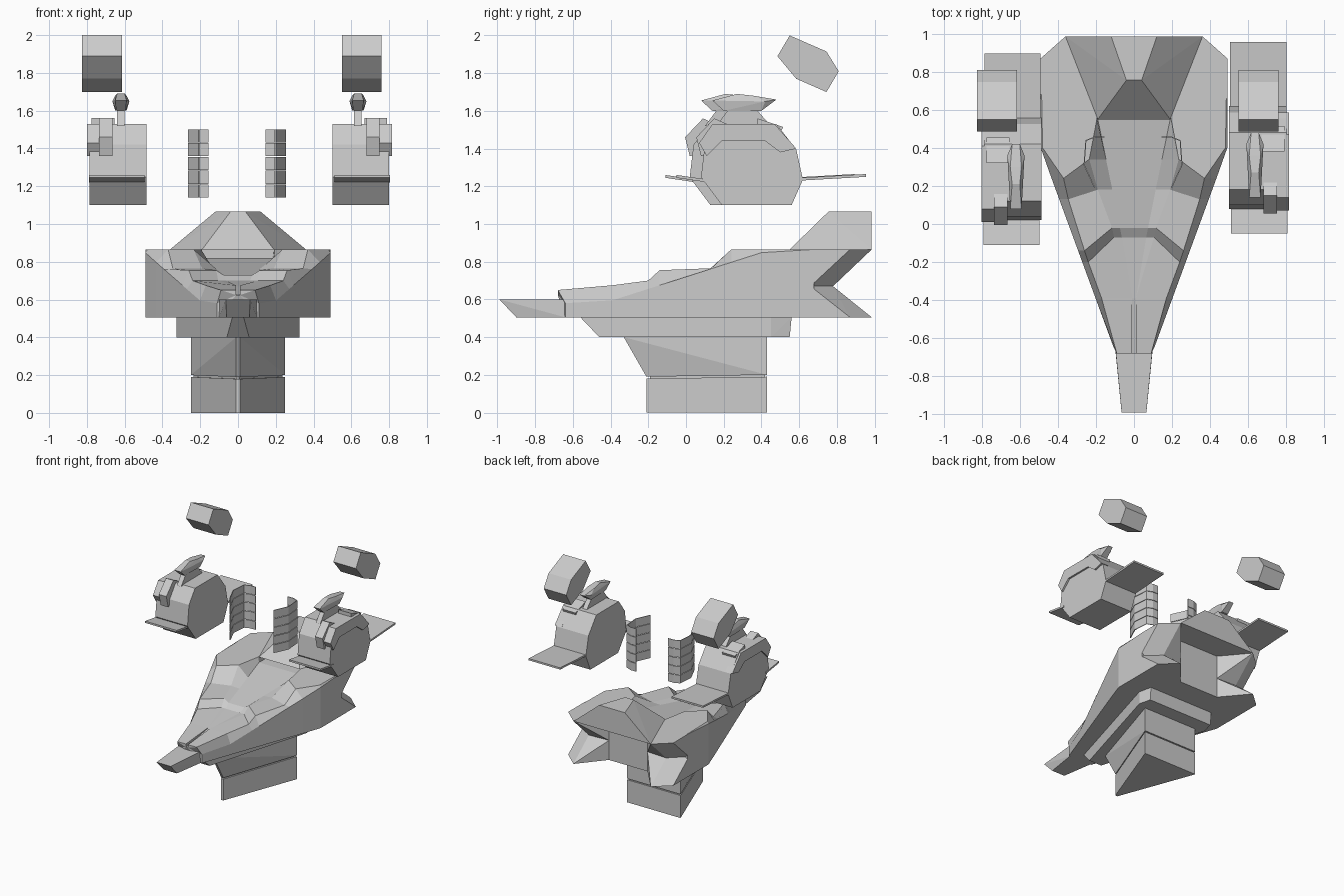
import bpy
import bmesh

default_cube = bpy.data.objects.get("Cube")
if default_cube:
    bpy.data.objects.remove(default_cube, do_unlink=True)

# One painted-metal colour for the whole craft
GREY = (0.6, 0.6, 0.6, 1)
paint = bpy.data.materials.new("light grey")
paint.use_nodes = True
paint.diffuse_color = GREY
paint.node_tree.nodes["Principled BSDF"].inputs["Base Color"].default_value = GREY


def finish(name, mesh_builder):
    """Turn a bmesh into a flat-shaded object."""
    bmesh.ops.recalc_face_normals(mesh_builder, faces=mesh_builder.faces)
    mesh = bpy.data.meshes.new(name)
    mesh_builder.to_mesh(mesh)
    mesh_builder.free()
    mesh.materials.append(paint)
    part = bpy.data.objects.new(name, mesh)
    bpy.context.collection.objects.link(part)
    return part


def solid(name, points):
    """Faceted solid wrapped around a few corner points."""
    builder = bmesh.new()
    for point in points:
        builder.verts.new(point)
    result = bmesh.ops.convex_hull(builder, input=builder.verts)
    spare = [v for v in result["geom_interior"] if isinstance(v, bmesh.types.BMVert)]
    bmesh.ops.delete(builder, geom=spare, context="VERTS")
    bmesh.ops.dissolve_limit(builder, angle_limit=0.01, verts=builder.verts, edges=builder.edges)
    return finish(name, builder)


def both(points):
    """Points together with their reflection across the centre line."""
    return points + [(-x, y, z) for x, y, z in points]


def prism(name, profile, start, end):
    """Side profile of (y, z) pairs extruded across x."""
    builder = bmesh.new()
    face = builder.faces.new([builder.verts.new((start, y, z)) for y, z in profile])
    result = bmesh.ops.extrude_face_region(builder, geom=[face])
    moved = [v for v in result["geom"] if isinstance(v, bmesh.types.BMVert)]
    bmesh.ops.translate(builder, vec=(end - start, 0, 0), verts=moved)
    return finish(name, builder)


# Main hull: stepped deck with a sunken wedge-shaped trough, lofted nose to tail
# Each station: deck edge x, y, deck height, trough edge x, y, trough floor x
KEEL, DECK, NOTCH = 0.505, 0.865, 0.67
stations = [
    (.09, -.68, .65, .01, -.68, .01),
    (.17, -.39, .675, .01, -.39, .01),
    (.24, -.2, .7, .105, -.07, .064),
    (.26, -.14, .755, .115, -.02, .074),
    (.345, .13, .765, .19, .18, .114),
    (.37, .24, DECK, .235, .34, .147),
    (.48, .4, DECK, .195, .55, .19),
    (.485, .68, DECK, .19, .68, .185),
]


def hull_ring(deck_x, deck_y, deck_z, trough_x, trough_y, floor_x):
    wall_y = max(deck_y, -.64)
    wall_x = min(.49, .345 + .367 * wall_y)
    wall_z = max(.58, min(DECK, .72 + .32 * deck_y))
    floor_z = min(deck_z, .82, .732 + .16 * trough_y)
    half = [
        (wall_x, wall_y, KEEL),
        (wall_x, wall_y, wall_z),
        (deck_x, deck_y, deck_z),
        (trough_x, trough_y, deck_z),
        (floor_x, trough_y, floor_z),
    ]
    return half + [(-x, y, z) for x, y, z in reversed(half)]


builder = bmesh.new()
rings = [[builder.verts.new(p) for p in hull_ring(*s)] for s in stations]
for front, back in zip(rings, rings[1:]):
    for i in range(len(front)):
        j = (i + 1) % len(front)
        builder.faces.new((front[i], front[j], back[j], back[i]))
builder.faces.new(rings[0])
builder.faces.new(rings[-1])
bmesh.ops.remove_doubles(builder, verts=builder.verts, dist=.001)
bmesh.ops.triangulate(builder, faces=[f for f in builder.faces if len(f.verts) > 4])
finish("main_hull", builder)

# Nose wedge
solid("nose", both([(.065, -.99, .6), (.1, -.63, .6), (.1, -.64, KEEL), (.06, -.9, KEEL)]))

# Tail hump
solid("tail_hump", both([
    (.12, .985, 1.065), (.04, .755, 1.065), (.36, .985, DECK), (.19, .55, DECK)]))

# Tail core and the four lobes around the notch
prism("tail_core", [(.66, KEEL), (.77, KEEL), (.77, DECK), (.66, DECK)], -.2, .2)
for level, height in (("upper", DECK), ("lower", KEEL)):
    for side, sign in (("left", 1), ("right", -1)):
        outline = [(.49, .66, height), (.49, .87, height), (.36, .985, height),
                   (.18, .77, height), (.18, .66, height), (.49, .66, NOTCH),
                   (.36, .78, NOTCH), (.18, .77, NOTCH), (.18, .66, NOTCH)]
        solid(f"{side}_{level}_tail_lobe", [(sign * x, y, z) for x, y, z in outline])

# Belly plate under the hull
solid("belly_plate", both([
    (.03, -.56, KEEL), (.059, -.46, .4), (.325, .45, KEEL),
    (.325, .45, .4), (.3, .56, KEEL), (.3, .55, .4)]))

# Wedge-shaped keel in two blocks with a seam between
solid("keel_upper", both([(.01, -.33, .4), (.01, -.21, .19), (.25, .43, .4), (.25, .43, .2)]))
solid("keel_lower", both([(.01, -.21, .18), (.01, -.21, 0), (.25, .43, .19), (.25, .43, 0)]))
solid("keel_seam", both([(.005, -.19, .2), (.005, -.19, .17), (.235, .42, .21), (.235, .42, .18)]))

# Side pods
POD = [(.1, 1.42), (.08, 1.25), (.1, 1.22), (.19, 1.1), (.56, 1.1),
       (.62, 1.235), (.585, 1.395), (.48, 1.53), (.18, 1.53)]
ARCH = [(.07, 1.43), (.11, 1.36), (.19, 1.44), (.42, 1.44),
        (.5, 1.38), (.585, 1.4), (.47, 1.53), (.14, 1.53)]
FRONT_PLATE = [(-.05, 1.26), (.12, 1.235), (.12, 1.22), (-.05, 1.245)]
REAR_PLATE = [(.6, 1.245), (.955, 1.265), (.955, 1.25), (.6, 1.23)]
HOOD = [(.055, 1.46), (.15, 1.56), (.24, 1.52), (.24, 1.4), (.08, 1.36)]
BRACKET = [(.38, 1.56), (.515, 1.515), (.48, 1.43), (.38, 1.47)]
NECK = [(.16, 1.52), (.45, 1.52), (.38, 1.6), (.22, 1.6)]


def pod(side, sign, inner, shift):
    def piece(part, profile, start, end):
        prism(f"{side}_pod_{part}", [(y + shift, z) for y, z in profile],
              sign * (inner + start), sign * (inner + end))

    piece("body", POD, 0, .3)
    piece("arch", ARCH, .25, .315)
    piece("front_plate", FRONT_PLATE, .01, .305)
    piece("rear_plate", REAR_PLATE, .005, .3)
    piece("hood", HOOD, .18, .25)
    piece("bracket", BRACKET, .17, .29)
    piece("neck", NECK, .115, .155)
    middle = sign * (inner + .135)
    ring = [(.03, .14, 1.655), (.045, .42, 1.65), (.025, .2, 1.6), (.03, .4, 1.6),
            (.02, .27, 1.69), (.03, .36, 1.68), (.02, .48, 1.66)]
    solid(f"{side}_pod_turret", [(middle + x, y + shift, z) for x, y, z in both(ring)])


pod("left", 1, .5, 0)
pod("right", -1, .485, -.06)

# Floating six-sided blocks above the pods
BLOCK = [(.55, 2), (.745, 1.915), (.81, 1.81), (.745, 1.7), (.585, 1.77), (.485, 1.89)]
prism("left_block", BLOCK, .55, .76)
prism("right_block", BLOCK, -.825, -.615)

# Floating segmented columns: thin angled shells, open towards the middle
SHELL = [(.15, .46), (.2, .46), (.25, .44), (.26, .31), (.205, .19)]
SEGMENT, PITCH, BASE = .069, .073, 1.14
for side, sign in (("left", 1), ("right", -1)):
    for step in range(5):
        low = BASE + PITCH * step
        builder = bmesh.new()
        bottom = [builder.verts.new((sign * x - .005, y, low)) for x, y in SHELL]
        top = [builder.verts.new((sign * x - .005, y, low + SEGMENT)) for x, y in SHELL]
        for i in range(len(SHELL) - 1):
            builder.faces.new((bottom[i], bottom[i + 1], top[i + 1], top[i]))
        column = finish(f"{side}_column_segment", builder)
        thickness = column.modifiers.new("thickness", "SOLIDIFY")
        thickness.thickness = .006
